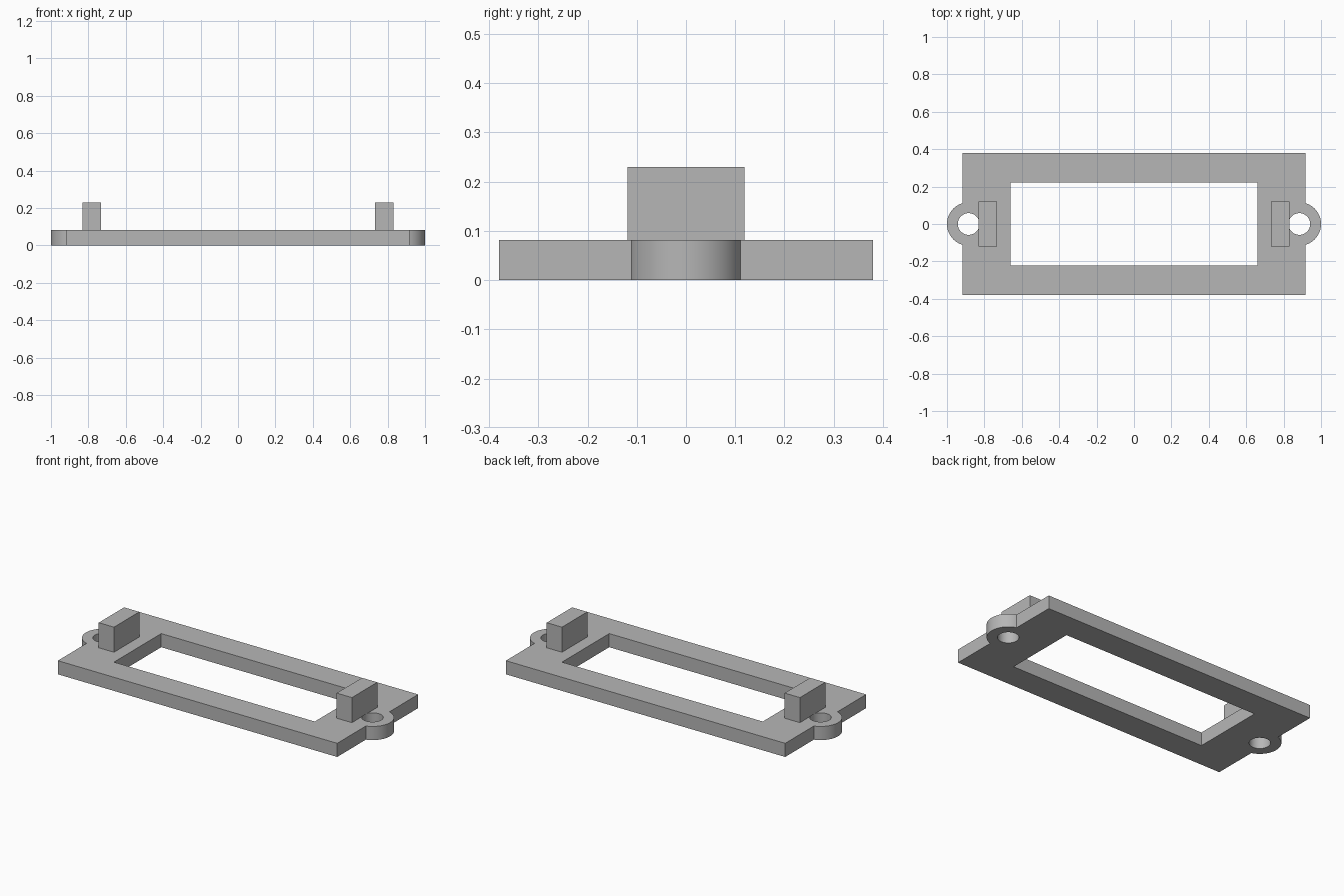
import bpy
import bmesh
from math import asin, cos, pi, sin

cube = bpy.data.objects.get("Cube")
if cube:
    bpy.data.objects.remove(cube, do_unlink=True)

# Dimensions
HALF_X, HALF_Y, THICK = 0.918, 0.38, 0.081
WINDOW_X, WINDOW_Y = 0.66, 0.222
EAR_X, EAR_R, HOLE_R = 0.884, 0.116, 0.058
BLOCK_IN, BLOCK_OUT, BLOCK_Y, TOP = 0.732, 0.832, 0.119, 0.23

grey = bpy.data.materials.new("mid grey")
grey.use_nodes = True
grey.diffuse_color = (0.47, 0.47, 0.47, 1)
grey.node_tree.nodes["Principled BSDF"].inputs["Base Color"].default_value = grey.diffuse_color


def arc(cx, radius, start, end, steps):
    angles = [start + (end - start) * i / steps for i in range(steps + 1)]
    return [(cx + radius * cos(a), radius * sin(a)) for a in angles]


def rectangle(x, y):
    return [(-x, -y), (x, -y), (x, y), (-x, y)]


def add_object(name, mesh):
    obj = bpy.data.objects.new(name, mesh)
    bpy.context.collection.objects.link(obj)
    mesh.materials.clear()
    mesh.materials.append(grey)
    return obj


# Frame plate outline: a rectangle with a round ear on each end
reach = pi / 2 + asin((EAR_X - HALF_X) / EAR_R) + 2 * asin((HALF_X - EAR_X) / EAR_R)
reach = pi - reach
right_ear = arc(EAR_X, EAR_R, -reach, reach, 40)
left_ear = [(-x, -y) for x, y in right_ear]
corners = rectangle(HALF_X, HALF_Y)
outline = corners[:2] + right_ear + corners[2:] + left_ear

# Outline, window and screw holes become one filled, extruded profile
curve = bpy.data.curves.new("frame_profile", "CURVE")
curve.dimensions = "2D"
curve.fill_mode = "BOTH"
curve.extrude = THICK / 2
loops = [outline, rectangle(WINDOW_X, WINDOW_Y)]
loops += [arc(side * EAR_X, HOLE_R, 0, 2 * pi, 48)[:-1] for side in (-1, 1)]
for points in loops:
    spline = curve.splines.new("POLY")
    spline.points.add(len(points) - 1)
    spline.use_cyclic_u = True
    for point, (x, y) in zip(spline.points, points):
        point.co = (x, y, 0, 1)

profile = bpy.data.objects.new("frame_profile", curve)
bpy.context.collection.objects.link(profile)
graph = bpy.context.evaluated_depsgraph_get()
mesh = bpy.data.meshes.new_from_object(profile.evaluated_get(graph))
bpy.data.objects.remove(profile, do_unlink=True)

bm = bmesh.new()
bm.from_mesh(mesh)
bmesh.ops.remove_doubles(bm, verts=bm.verts, dist=0.0001)
bmesh.ops.translate(bm, verts=bm.verts, vec=(0, 0, THICK / 2))
bmesh.ops.recalc_face_normals(bm, faces=bm.faces)
bm.to_mesh(mesh)
bm.free()
frame = add_object("frame_plate", mesh)
bpy.ops.object.select_all(action="DESELECT")
frame.select_set(True)
bpy.context.view_layer.objects.active = frame
bpy.ops.object.shade_smooth_by_angle(angle=pi / 6)

# Upright block beside each screw hole
for name, side in (("left_block", 1), ("right_block", -1)):
    mesh = bpy.data.meshes.new(name)
    bm = bmesh.new()
    bmesh.ops.create_cube(bm, size=1)
    bmesh.ops.scale(bm, verts=bm.verts, vec=(BLOCK_OUT - BLOCK_IN, 2 * BLOCK_Y, TOP - THICK))
    bmesh.ops.translate(bm, verts=bm.verts,
                        vec=(side * (BLOCK_IN + BLOCK_OUT) / 2, 0, (TOP + THICK) / 2))
    bm.to_mesh(mesh)
    bm.free()
    add_object(name, mesh)
